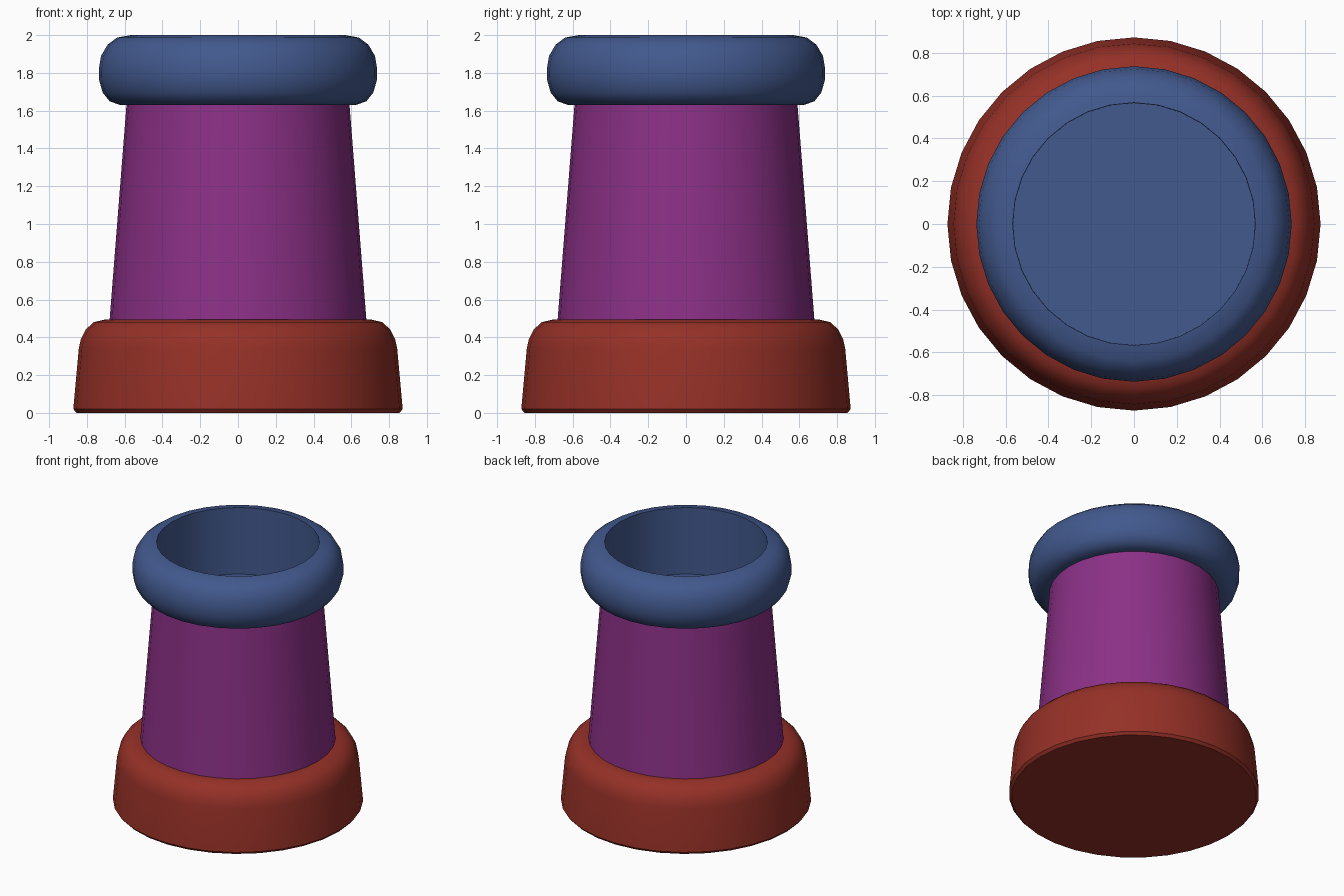
import bpy, math

if "Cube" in bpy.data.objects:
    bpy.data.objects.remove(bpy.data.objects["Cube"])

SIDES = 32

def material(name, rgb):
    m = bpy.data.materials.new(name)
    m.diffuse_color = (*rgb, 1)
    m.use_nodes = True
    m.node_tree.nodes["Principled BSDF"].inputs["Base Color"].default_value = m.diffuse_color
    return m

def lathe(name, profile, mat, cap_start=False, cap_end=False):
    """Spin an (r, z) profile, listed bottom-outside first, around z."""
    verts, faces = [], []
    for r, z in profile:
        for i in range(SIDES):
            a = 2 * math.pi * i / SIDES
            verts.append((r * math.cos(a), r * math.sin(a), z))
    for k in range(len(profile) - 1):
        for i in range(SIDES):
            j = (i + 1) % SIDES
            b, t = k * SIDES, (k + 1) * SIDES
            faces.append((b + i, b + j, t + j, t + i))
    if cap_start:
        faces.append(tuple(reversed(range(SIDES))))
    if cap_end:
        last = (len(profile) - 1) * SIDES
        faces.append(tuple(range(last, last + SIDES)))
    mesh = bpy.data.meshes.new(name)
    mesh.from_pydata(verts, [], faces)
    mesh.materials.append(mat)
    obj = bpy.data.objects.new(name, mesh)
    bpy.context.collection.objects.link(obj)
    bpy.ops.object.select_all(action='DESELECT')
    bpy.context.view_layer.objects.active = obj
    obj.select_set(True)
    bpy.ops.object.shade_smooth_by_angle(angle=math.radians(35))
    return obj

red = material("red", (0.30, 0.03, 0.02))
purple = material("purple", (0.26, 0.03, 0.24))
blue = material("blue", (0.055, 0.10, 0.27))

# Rounded base with a small bevel at the floor
lathe("base", [(.855, 0), (.872, .02), (.843, .34), (.832, .39), (.807, .44),
               (.765, .48), (.70, .495), (.675, .495)], red, cap_start=True)

# Tapered column
lathe("column", [(.68, .49), (.59, 1.635)], purple)

# Rounded rim with a recessed cup inside
lathe("rim", [(.588, 1.63), (.625, 1.63), (.68, 1.65), (.716, 1.695), (.735, 1.76),
              (.737, 1.82), (.725, 1.89), (.69, 1.95), (.64, 1.987), (.567, 2.0),
              (.565, 1.49)], blue, cap_end=True)
